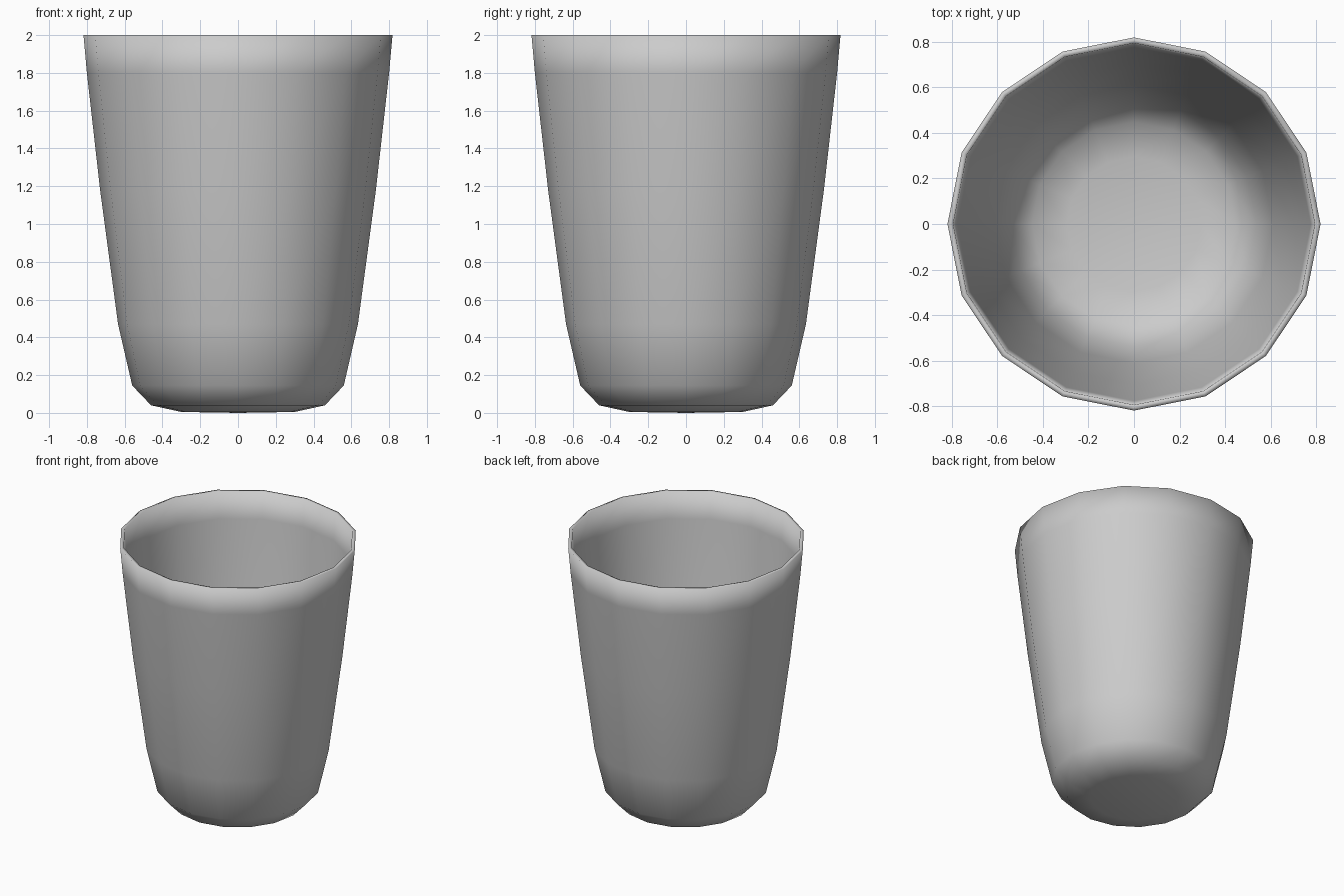
import bpy, bmesh, math

if "Cube" in bpy.data.objects:
    bpy.data.objects.remove(bpy.data.objects["Cube"])

SIDES = 16
# Wall profile (radius, height): outside going up, over the rim, inside going down
outer = [(0.30, 0.005), (0.46, 0.04), (0.56, 0.145), (0.635, 0.47),
         (0.73, 1.18), (0.80, 1.80), (0.818, 2.0)]
inner = [(0.793, 2.0), (0.775, 1.80), (0.705, 1.18), (0.61, 0.475),
         (0.538, 0.16), (0.447, 0.064), (0.295, 0.03)]

bm = bmesh.new()


def ring(r, z):
    return [bm.verts.new((r * math.cos(2 * math.pi * i / SIDES),
                          r * math.sin(2 * math.pi * i / SIDES), z))
            for i in range(SIDES)]


# Cup wall
rings = [ring(r, z) for r, z in outer + inner]
for a, b in zip(rings, rings[1:]):
    for i in range(SIDES):
        j = (i + 1) % SIDES
        bm.faces.new((a[i], a[j], b[j], b[i]))

# Underside and inside floor
for loop, z, flip in ((rings[0], 0.0, True), (rings[-1], 0.025, False)):
    centre = bm.verts.new((0, 0, z))
    for i in range(SIDES):
        j = (i + 1) % SIDES
        tri = (centre, loop[i], loop[j])
        bm.faces.new(tri[::-1] if flip else tri)

bmesh.ops.recalc_face_normals(bm, faces=bm.faces[:])
for f in bm.faces:
    f.smooth = True

mesh = bpy.data.meshes.new("cup")
bm.to_mesh(mesh)
bm.free()
cup = bpy.data.objects.new("cup", mesh)
bpy.context.collection.objects.link(cup)
